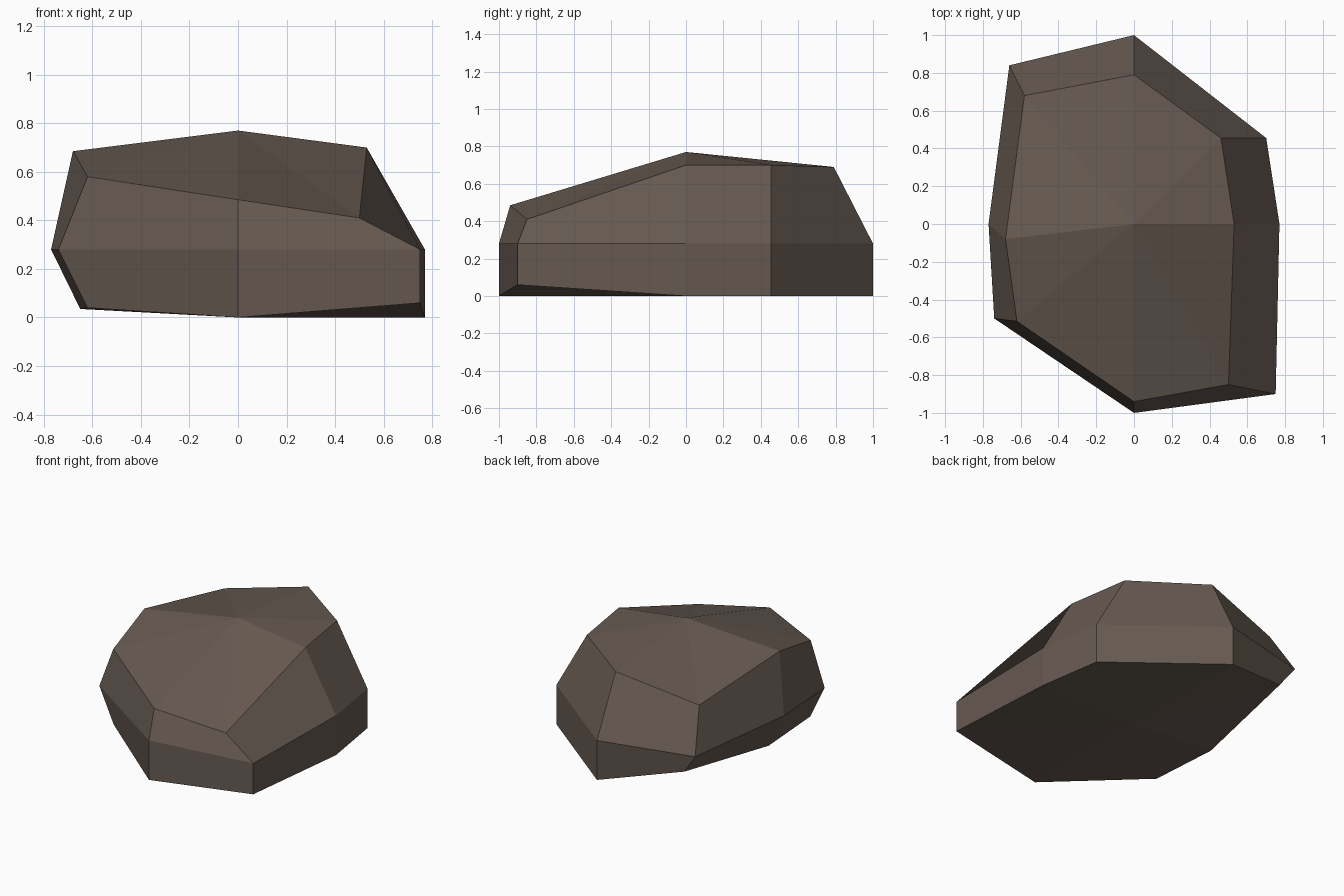
import bpy, bmesh

if "Cube" in bpy.data.objects:
    bpy.data.objects.remove(bpy.data.objects["Cube"])

# Outline rings, counter-clockwise from the front; even = edge middle, odd = corner
WAIST = [(0, -1), (.75, -.90), (.77, 0), (.70, .455), (0, 1), (-.66, .84), (-.77, 0), (-.74, -.50)]
SHOULDER = [(0, -.94, .485), (.50, -.85, .41), (.53, 0, .70), (.46, .455, .70),
            (0, .79, .69), (-.58, .68, .565), (-.68, -.08, .685), (-.62, -.515, .58)]
# The base follows the waist, except where the left side tucks in
BASE = [(x, y, 0) for x, y in WAIST]
BASE[1] = (.75, -.90, .06)
BASE[5:] = [(-.555, .81, .135), (-.65, 0, .035), (-.62, -.51, .04)]

bm = bmesh.new()
rings = [[bm.verts.new(p) for p in ring]
         for ring in (BASE, [(x, y, .28) for x, y in WAIST], SHOULDER)]

# Side bands
for low, high in zip(rings, rings[1:]):
    for i in range(8):
        j = (i + 1) % 8
        bm.faces.new((low[i], low[j], high[j], high[i]))

# Crown and underside: facets fanned around a centre point
for ring, z in ((rings[0], 0), (rings[2], .77)):
    centre = bm.verts.new((0, 0, z))
    for i in range(8):
        bm.faces.new((ring[i], ring[(i + 1) % 8], centre))
bmesh.ops.recalc_face_normals(bm, faces=bm.faces)

mesh = bpy.data.meshes.new("rock")
bm.to_mesh(mesh)
bm.free()
stone = bpy.data.materials.new("brown stone")
stone.diffuse_color = (.135, .102, .083, 1)
stone.use_nodes = True
stone.node_tree.nodes["Principled BSDF"].inputs["Base Color"].default_value = stone.diffuse_color
mesh.materials.append(stone)
bpy.context.collection.objects.link(bpy.data.objects.new("rock", mesh))
